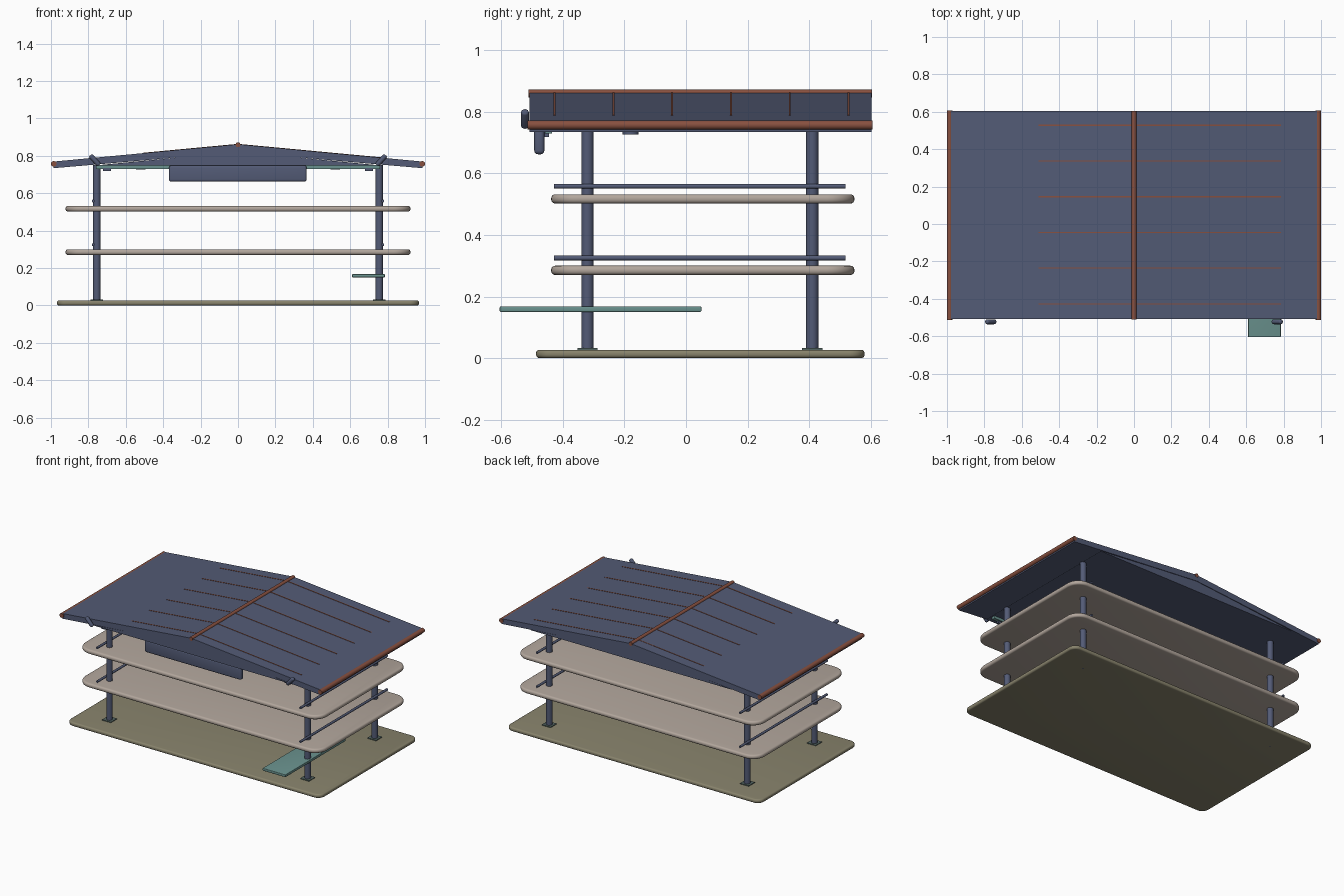
import bpy, bmesh, math
from mathutils import Vector

if "Cube" in bpy.data.objects:
    bpy.data.objects.remove(bpy.data.objects["Cube"])


def material(name, *rgb):
    lin = [((c / 255 + 0.055) / 1.055) ** 2.4 for c in rgb] + [1.0]
    m = bpy.data.materials.new(name)
    m.use_nodes = True
    m.diffuse_color = lin
    m.node_tree.nodes["Principled BSDF"].inputs["Base Color"].default_value = lin
    return m


BLUE = material("slate blue", 83, 91, 118)
TAN = material("warm beige", 178, 166, 156)
OLIVE = material("olive", 136, 131, 108)
TEAL = material("teal", 106, 146, 142)
RUST = material("rust red", 136, 80, 63)
PLATE = material("grey green", 84, 102, 98)


def finish(name, bm, mat, smooth=True):
    bmesh.ops.recalc_face_normals(bm, faces=bm.faces)
    mesh = bpy.data.meshes.new(name)
    bm.to_mesh(mesh)
    bm.free()
    ob = bpy.data.objects.new(name, mesh)
    bpy.context.collection.objects.link(ob)
    mesh.materials.append(mat)
    if smooth:
        bpy.ops.object.select_all(action="DESELECT")
        ob.select_set(True)
        bpy.context.view_layer.objects.active = ob
        bpy.ops.object.shade_smooth_by_angle(angle=math.radians(35))
    return ob


def box(name, x, y, z, mat, corner=0, edge=0):
    """Box from ranges; corner rounds the plan, edge rounds everything left."""
    bm = bmesh.new()
    bmesh.ops.create_cube(bm, size=1)
    for v in bm.verts:
        v.co = [lo + (c + 0.5) * (hi - lo) for c, (lo, hi) in zip(v.co, (x, y, z))]
    if corner:
        upright = [e for e in bm.edges if abs(e.verts[0].co.z - e.verts[1].co.z) > 1e-5]
        bmesh.ops.bevel(bm, geom=upright, offset=corner, segments=8, profile=0.5, affect="EDGES")
    if edge:
        rim = [e for e in bm.edges if e.calc_face_angle(0) > 0.5]
        bmesh.ops.bevel(bm, geom=rim, offset=edge, segments=4, profile=0.5, affect="EDGES")
    return finish(name, bm, mat, bool(corner or edge))


def rod(name, a, b, r, mat, sides=20, edge=0):
    a, b = Vector(a), Vector(b)
    bm = bmesh.new()
    bmesh.ops.create_cone(bm, cap_ends=True, segments=sides, radius1=r, radius2=r,
                          depth=(b - a).length)
    if edge:
        rim = [e for e in bm.edges if e.calc_face_angle(0) > 1]
        bmesh.ops.bevel(bm, geom=rim, offset=edge, segments=4, profile=0.5, affect="EDGES")
    turn = Vector((0, 0, 1)).rotation_difference(b - a)
    for v in bm.verts:
        v.co = turn @ v.co + (a + b) / 2
    return finish(name, bm, mat)


def extrude_profile(name, points, y0, y1, mat):
    bm = bmesh.new()
    face = bm.faces.new([bm.verts.new((x, y0, z)) for x, z in points])
    new = bmesh.ops.extrude_face_region(bm, geom=[face])["geom"]
    for v in new:
        if isinstance(v, bmesh.types.BMVert):
            v.co.y = y1
    return finish(name, bm, mat, False)


# Ground board and two shelves
box("base_board", (-0.968, 0.968), (-0.487, 0.58), (0, 0.027), OLIVE, 0.05, 0.011)
for label, z in (("lower", 0.27), ("upper", 0.502)):
    box(label + "_shelf", (-0.922, 0.922), (-0.438, 0.547), (z, z + 0.03), TAN, 0.09, 0.013)

# Posts with foot plates and bolts, and side rails
for side, s in (("left", 1), ("right", -1)):
    px = 0.755 * s
    for end, py in (("front", -0.32), ("back", 0.41)):
        tag = f"{end}_{side}_"
        rod(tag + "post", (px, py, 0.02), (px, py, 0.75), 0.02, BLUE)
        box(tag + "foot_plate", (px - 0.033, px + 0.033), (py - 0.033, py + 0.033),
            (0.026, 0.032), PLATE)
        rod(tag + "bolt", (px, py, 0), (px, py, 0.01), 0.006, BLUE, 10)
    for label, z in (("lower", 0.325), ("upper", 0.558)):
        rx = 0.774 * s
        rod(f"{label}_{side}_rail", (rx, -0.428, z), (rx, 0.518, z), 0.008, BLUE)

    # Eave tube, tilted end clip and ceiling lamps
    rod(side + "_eave_tube", (0.985 * s, -0.514, 0.757), (0.985 * s, 0.606, 0.757), 0.015, RUST)
    rod(side + "_clip", (0.79 * s, -0.523, 0.803), (0.742 * s, -0.523, 0.75), 0.013, BLUE, 16, 0.008)
    rod(side + "_lamp", (0.52 * s, -0.18, 0.726), (0.52 * s, -0.18, 0.755), 0.026, BLUE)
    box(side + "_hook", (0.7 * s - 0.022, 0.7 * s + 0.022), (-0.46, -0.445), (0.718, 0.735), BLUE)

# Roof: chevron slab and the closed gable under it
RIDGE, EAVE = 0.862, 0.769
extrude_profile("roof", [(-0.99, EAVE), (0, RIDGE), (0.99, EAVE),
                         (0.985, 0.734), (0, 0.819), (-0.985, 0.734)], -0.508, 0.603, BLUE)
extrude_profile("gable", [(-0.77, 0.748), (0, 0.822), (0.77, 0.748)], -0.504, 0.599, BLUE)
rod("ridge_tube", (0, -0.511, 0.859), (0, 0.604, 0.859), 0.013, RUST)

# Thin raised seams running down both slopes
def slope(x):
    return RIDGE + (EAVE - RIDGE) * abs(x) / 0.99

for i in range(6):
    y = -0.427 + 0.191 * i
    xs = (-0.51, 0, 0.785)
    top = [(x, slope(x) + 0.002) for x in xs]
    low = [(x, slope(x) - 0.006) for x in reversed(xs)]
    extrude_profile(f"roof_seam_{i + 1}", top + low, y - 0.003, y + 0.003, RUST)

# Front beam, hanging panel and pull-out tray
box("front_beam", (-0.76, 0.76), (-0.458, -0.435), (0.73, 0.752), TEAL)
box("front_panel", (-0.369, 0.367), (-0.493, -0.46), (0.662, 0.748), BLUE, 0, 0.012)
box("tray", (0.61, 0.785), (-0.605, 0.05), (0.15, 0.168), TEAL, 0, 0.004)
